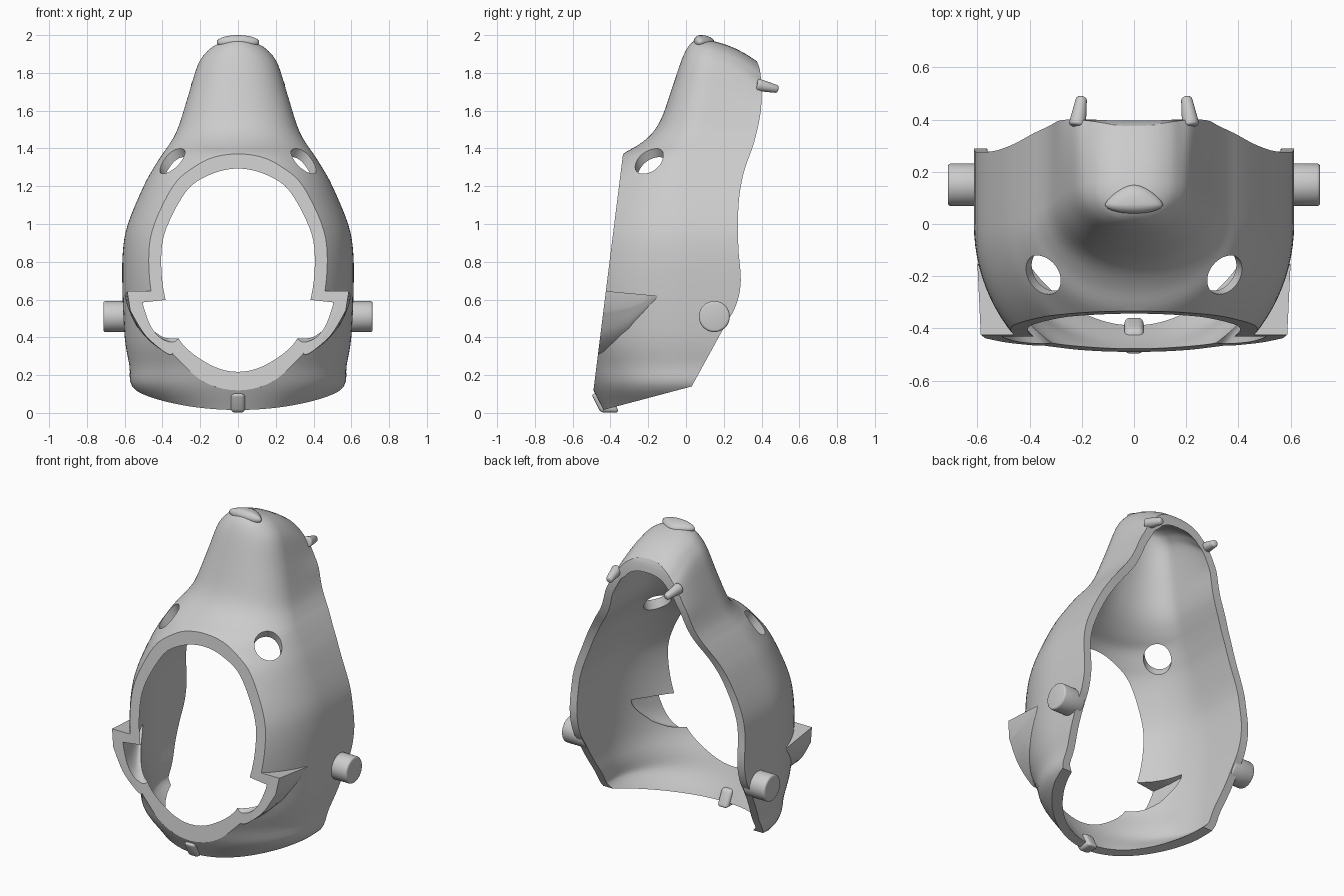
import bpy, bmesh, math
from mathutils import Vector

if "Cube" in bpy.data.objects:
    bpy.data.objects.remove(bpy.data.objects["Cube"])


def spline(pts, n):
    """Catmull-Rom curve through points of any dimension."""
    out = []
    for i in range(len(pts) - 1):
        a, b, c, d = (pts[max(i - 1, 0)], pts[i], pts[i + 1], pts[min(i + 2, len(pts) - 1)])
        for k in range(n):
            t = k / n
            out.append([0.5 * (2 * q + (r - p) * t + (2 * p - 5 * q + 4 * r - s) * t * t
                               + (3 * q - p - 3 * r + s) * t ** 3) for p, q, r, s in zip(a, b, c, d)])
    return out + [list(pts[-1])]


def make(name, verts, faces, fix=True):
    bm = bmesh.new()
    vs = [bm.verts.new(v) for v in verts]
    for f in faces:
        bm.faces.new([vs[i] for i in f])
    bmesh.ops.remove_doubles(bm, verts=bm.verts, dist=0.0005)
    if fix:
        bmesh.ops.recalc_face_normals(bm, faces=bm.faces)
    me = bpy.data.meshes.new(name)
    bm.to_mesh(me)
    bm.free()
    ob = bpy.data.objects.new(name, me)
    bpy.context.collection.objects.link(ob)
    return ob


def activate(ob):
    bpy.ops.object.select_all(action='DESELECT')
    ob.select_set(True)
    bpy.context.view_layer.objects.active = ob


def modify(ob, kind, **props):
    m = ob.modifiers.new(kind.lower(), kind)
    for k, v in props.items():
        setattr(m, k, v)
    activate(ob)
    bpy.ops.object.modifier_apply(modifier=m.name)


def boolean(ob, tool, op):
    modify(ob, 'BOOLEAN', object=tool, operation=op, solver='EXACT')
    bpy.data.objects.remove(tool)


def smooth(ob, angle=35):
    activate(ob)
    bpy.ops.object.shade_smooth_by_angle(angle=math.radians(angle))


def tube(name, a, b, r1, r2, n=48):
    a, b = Vector(a), Vector(b)
    bpy.ops.mesh.primitive_cone_add(vertices=n, radius1=r1, radius2=r2, depth=(b - a).length,
                                    location=(a + b) / 2,
                                    rotation=(b - a).to_track_quat('Z', 'Y').to_euler())
    ob = bpy.context.object
    ob.name = name
    return ob


def prism(name, pts, lo, hi):
    """Extrude a (y, z) outline along x."""
    n = len(pts)
    verts = [(h, p[0], p[1]) for h in (lo, hi) for p in pts]
    faces = [[i, (i + 1) % n, n + (i + 1) % n, n + i] for i in range(n)]
    return make(name, verts, faces + [list(range(n)), list(range(n, 2 * n))])


def front_plane(z):
    return -0.505 + 0.125 * z


def scoop(name, outline, apex, s):
    """Bulged cone from an outline on the sloping front plane back to an apex."""
    ap = Vector((apex[0] * s, apex[1], apex[2]))
    rim = [Vector((x * s, front_plane(z), z)) for x, z in outline]
    verts = [ap]
    for f, sag in ((.25, .13), (.5, .2), (.75, .13), (1, 0), (1.12, -.07)):
        for p in rim:
            q = ap + (p - ap) * f
            verts.append((q.x, q.y, q.z - sag * max(0, .62 - p.z)))
    n = len(outline)
    faces = [[0, i + 1, (i + 1) % n + 1] for i in range(n)]
    for k in range(4):
        a, b = 1 + k * n, 1 + (k + 1) * n
        faces += [[a + i, b + i, b + (i + 1) % n, a + (i + 1) % n] for i in range(n)]
    return make(name, verts, faces + [list(range(1 + 4 * n, 1 + 5 * n))])


# shell: horizontal U sections as (height, half width, front y, y where the sides go straight)
rows = spline([(-.06, .38, -.40, 0), (.03, .44, -.445, 0), (.14, .56, -.50, 0), (.25, .575, -.545, 0),
               (.4, .60, -.61, 0), (.65, .612, -.645, 0), (.85, .61, -.63, 0), (1.0, .583, -.585, 0),
               (1.2, .50, -.49, 0), (1.3, .445, -.405, .01), (1.37, .40, -.335, .02),
               (1.42, .365, -.25, .05), (1.48, .33, -.18, .08), (1.56, .30, -.13, .1),
               (1.7, .258, -.08, .13), (1.85, .212, -.03, .15), (1.92, .165, 0, .16),
               (1.955, .115, .025, .16), (1.972, .06, .05, .16), (1.976, 0, .08, .16)], 4)
ARC, SIDE = 48, 8
verts = []
for z, w, f, yc in rows:
    k = min(max((z - 1.4) / 0.2, 0), 1)
    e = 2 / (2 + 0.2 * k)
    tilt = 1.15 * min(max((z - 1.6) / 0.3, 0), 1)
    right = [(w * math.sin(a) ** e, yc + (f - yc) * max(math.cos(a), 0) ** e)
             for a in (math.pi * i / ARC for i in range(ARC // 2 + 1))]
    right += [(w, yc + (0.6 - yc) * i / SIDE) for i in range(1, SIDE + 1)]
    loop = [(-x, y) for x, y in reversed(right[1:])] + right
    verts += [(x, y, z - tilt * max(0, y - 0.06) ** 2) for x, y in loop]
n = ARC + 2 * SIDE + 1
shell = make("mask_shell", verts, [[i * n + j, i * n + j + 1, (i + 1) * n + j + 1, (i + 1) * n + j]
                                   for i in range(len(rows) - 1) for j in range(n - 1)], fix=False)
modify(shell, 'SOLIDIFY', thickness=0.05, offset=-1)

# cheek scoops, hollow and open at the front
outer = [(.45, .645), (.587, .645)] + spline([(.57, .54), (.49, .41), (.385, .32), (.345, .31)], 5) + [(.42, .44)]
inner = [(.28, .61), (.505, .585)] + spline([(.50, .56), (.465, .465), (.42, .405), (.37, .378), (.33, .38),
                                             (.285, .43)], 4)
for s in (1, -1):
    boolean(shell, scoop("scoop", outer, (.60, -.15, .62), s), 'UNION')
for s in (1, -1):
    boolean(shell, scoop("scoop_hollow", inner, (.55, -.18, .605), s), 'DIFFERENCE')

# side profile trims the flat front opening and the wavy back edge
back = spline([(.03, .14), (.2, .45), (.265, .57), (.29, .7), (.277, .88), (.278, 1.1), (.305, 1.27),
               (.36, 1.43), (.393, 1.58), (.40, 1.7), (.39, 1.82), (.36, 1.89)], 5)
profile = [(front_plane(2.1), 2.1), (front_plane(.015), .015), (-.44, .015)] + back + [(.33, 2.1)]
boolean(shell, prism("side_trim", profile, -1, 1), 'INTERSECT')

# eye holes
for s in (1, -1):
    c, d = Vector((.338 * s, -.188, 1.31)), Vector((.38 * s, -.25, .89))
    boolean(shell, tube("eye_cutter", c - d * 0.25, c + d * 0.3, .082, .082), 'DIFFERENCE')
smooth(shell, 25)

for s, side in ((1, "right"), (-1, "left")):
    # side pivots
    p = tube("pivot_" + side, (.56 * s, .15, .51), (.713 * s, .15, .51), .082, .082)
    modify(p, 'BEVEL', width=0.012, segments=3, limit_method='ANGLE')
    smooth(p)
    # strap hooks
    h = tube("hook_" + side, (.218 * s, .375, 1.738), (.2 * s, .488, 1.713), .034, .02, 24)
    modify(h, 'BEVEL', width=0.012, segments=3, limit_method='ANGLE')
    smooth(h)

# nose pad on top: a flattened ball drawn out to a rounded triangle
bpy.ops.mesh.primitive_uv_sphere_add(segments=32, ring_count=16, radius=1)
nose = bpy.context.object
nose.name = "nose"
for v in nose.data.vertices:
    x, y, z = v.co
    v.co = (.112 * x * (1 - .35 * max(0, y)), .075 + (.075 if y > 0 else .035) * y, 1.963 + .037 * z)
smooth(nose, 60)

# chin clip, leaning with the shell
bpy.ops.mesh.primitive_cube_add(size=1)
clip = bpy.context.object
clip.name = "chin_clip"
for v in clip.data.vertices:
    x, y, z = v.co
    v.co = (.075 * x, -.428 + .10 * y - .05 * z, .052 + .1 * z)
modify(clip, 'BEVEL', width=0.02, segments=4)
smooth(clip, 60)
